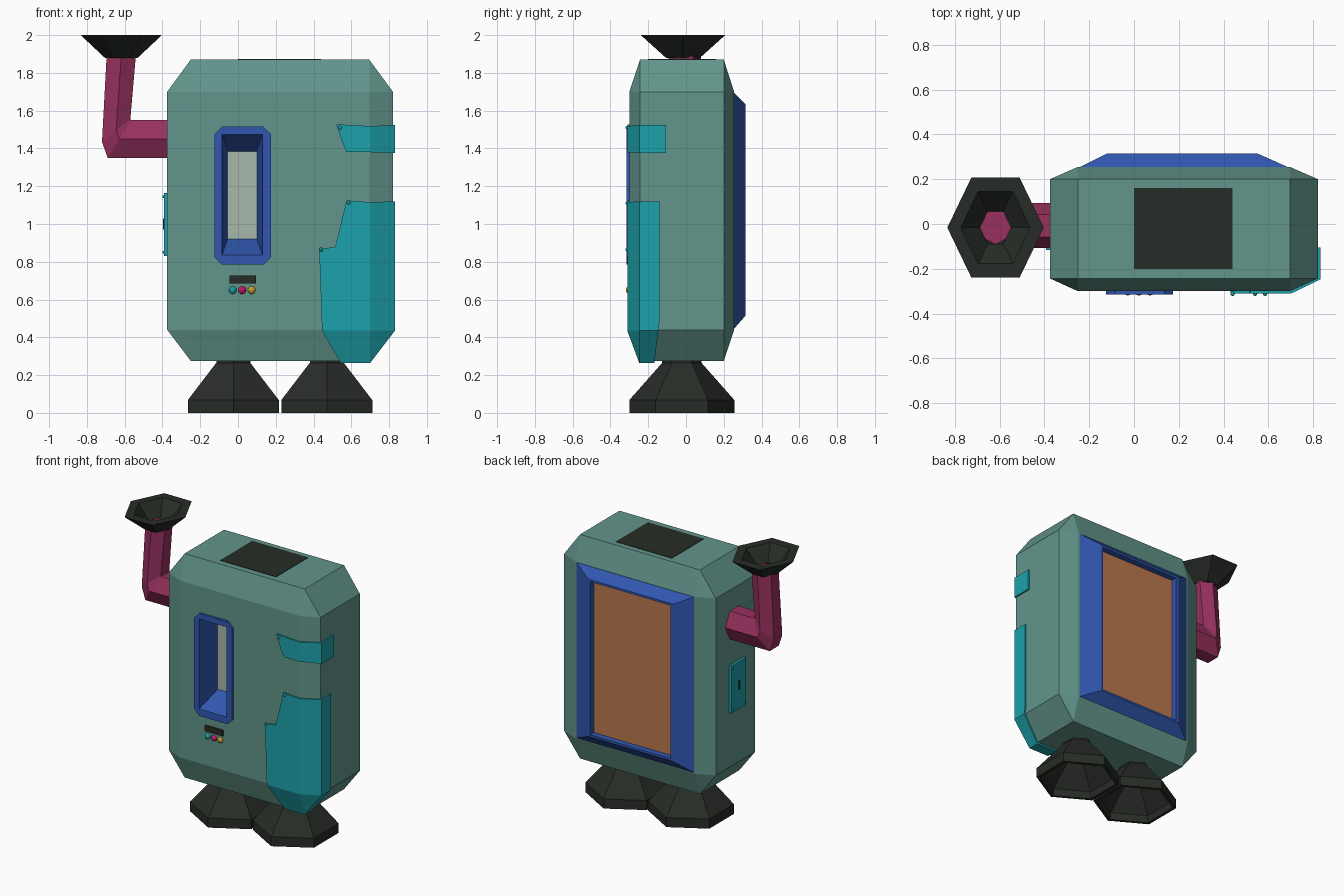
import bpy, bmesh
from math import cos, sin, pi
from mathutils import Vector

if "Cube" in bpy.data.objects:
    bpy.data.objects.remove(bpy.data.objects["Cube"])


def material(name, r, g, b):
    m = bpy.data.materials.new(name)
    m.diffuse_color = (*[(c / 255) ** 2.2 for c in (r, g, b)], 1)
    m.use_nodes = True
    m.node_tree.nodes["Principled BSDF"].inputs["Base Color"].default_value = m.diffuse_color
    return m


GREEN = material("grey_green", 98, 148, 138)
BLUE = material("blue", 52, 88, 176)
TEAL = material("teal", 34, 160, 168)
DARK = material("dark", 44, 48, 43)
ROSE = material("rose", 150, 52, 94)
ORANGE = material("orange", 186, 120, 80)
PALE = material("pale", 165, 182, 168)
PINK = material("pink", 200, 30, 110)
YELLOW = material("yellow", 200, 160, 50)


def finish(name, bm, mat):
    bmesh.ops.remove_doubles(bm, verts=bm.verts, dist=1e-5)
    bmesh.ops.recalc_face_normals(bm, faces=bm.faces)
    me = bpy.data.meshes.new(name)
    bm.to_mesh(me)
    bm.free()
    ob = bpy.data.objects.new(name, me)
    bpy.context.collection.objects.link(ob)
    if mat:
        me.materials.append(mat)
    return ob


def loft(name, rings, mat, start=True, end=True):
    bm = bmesh.new()
    vs = [[bm.verts.new(p) for p in r] for r in rings]
    n = len(rings[0])
    for a, b in zip(vs, vs[1:]):
        for i in range(n):
            bm.faces.new((a[i], a[(i + 1) % n], b[(i + 1) % n], b[i]))
    if start:
        bm.faces.new(vs[0])
    if end:
        bm.faces.new(vs[-1])
    return finish(name, bm, mat)


def rect(x0, x1, z0, z1, y, c=0.0):
    # upright rectangle with chamfered corners
    return [(x0 + c, y, z0), (x1 - c, y, z0), (x1, y, z0 + c), (x1, y, z1 - c),
            (x1 - c, y, z1), (x0 + c, y, z1), (x0, y, z1 - c), (x0, y, z0 + c)]


def box(name, x, y, z, mat):
    q = [(x[0], z[0]), (x[1], z[0]), (x[1], z[1]), (x[0], z[1])]
    return loft(name, [[(a, yy, b) for a, b in q] for yy in y], mat)


def chamfered_hull(name, d, mat):
    # box whose twelve edges are cut back, grown by d
    X, Y, Z = (-0.375, 0.82), (-0.30, 0.255), (0.275, 1.87)
    x, y, z = (-0.25, 0.695), (-0.243, 0.20), (0.44, 1.70)
    bm = bmesh.new()
    for i in (0, 1):
        for j in (0, 1):
            for k in (0, 1):
                e = [d * (2 * s - 1) for s in (i, j, k)]
                h = [0.4 * v for v in e]
                bm.verts.new((X[i] + e[0], y[j] + h[1], z[k] + h[2]))
                bm.verts.new((x[i] + h[0], Y[j] + e[1], z[k] + h[2]))
                bm.verts.new((x[i] + h[0], y[j] + h[1], Z[k] + e[2]))
    bmesh.ops.convex_hull(bm, input=bm.verts)
    bmesh.ops.dissolve_limit(bm, angle_limit=0.01, verts=bm.verts, edges=bm.edges)
    return finish(name, bm, mat)


def boolean(ob, cutter, op):
    cutter.hide_render = True
    cutter.hide_viewport = True
    m = ob.modifiers.new(op.lower(), "BOOLEAN")
    m.operation, m.object, m.solver = op, cutter, "EXACT"


# Main body with a window pocket
body = chamfered_hull("body", 0, GREEN)
boolean(body, box("window_cutter", (-0.084, 0.129), (-0.5, -0.14), (0.836, 1.474), None), "DIFFERENCE")
core = chamfered_hull("plate_cutter", 0, None)
core.hide_render = True

# Window frame, funnel and pane
loft("window_frame", [rect(-0.125, 0.175, 0.785, 1.515, -0.295, 0.04),
                      rect(-0.125, 0.175, 0.785, 1.515, -0.315, 0.04),
                      rect(-0.085, 0.13, 0.835, 1.475, -0.315),
                      rect(-0.055, 0.10, 0.92, 1.385, -0.15)], BLUE, False, False)
loft("window_pane", [rect(-0.055, 0.10, 0.92, 1.385, -0.15),
                     rect(-0.055, 0.10, 0.92, 1.385, -0.142)], PALE)

# Rear frame and orange door
loft("rear_frame", [rect(-0.25, 0.695, 0.44, 1.70, 0.25),
                    rect(-0.12, 0.55, 0.515, 1.635, 0.315),
                    rect(-0.10, 0.535, 0.53, 1.62, 0.315),
                    rect(-0.10, 0.535, 0.53, 1.62, 0.265)], BLUE, False, False)
box("rear_door", (-0.10, 0.535), (0.25, 0.272), (0.53, 1.62), ORANGE)

# Dark panel on top, display and buttons
box("top_panel", (0, 0.44), (-0.20, 0.16), (1.86, 1.873), DARK)
box("display", (-0.045, 0.095), (-0.31, -0.29), (0.685, 0.727), DARK)


def ball(name, p, r, mat):
    bm = bmesh.new()
    bmesh.ops.create_uvsphere(bm, u_segments=12, v_segments=8, radius=r)
    bmesh.ops.translate(bm, vec=Vector(p), verts=bm.verts)
    finish(name, bm, mat)


for i, m in enumerate((TEAL, PINK, YELLOW)):
    ball(f"button_{i}", (-0.028 + 0.05 * i, -0.298, 0.65), 0.021, m)


# Repair plates wrapped round the right front corner
def plate(name, front, side):
    ob = chamfered_hull(name, 0.011, TEAL)
    f = loft(name + "_front_cutter", [[(x, y, z) for x, z in front] for y in (-0.6, 0.1)], None)
    s = loft(name + "_side_cutter", [[(x, y, z) for y, z in side] for x in (0.2, 1.1)], None)
    boolean(ob, f, "INTERSECT")
    boolean(ob, s, "INTERSECT")
    boolean(ob, core, "DIFFERENCE")


plate("lower_plate",
      [(0.575, 1.125), (0.70, 1.115), (0.95, 1.125), (0.95, 0.2), (0.54, 0.2), (0.54, 0.27),
       (0.445, 0.435), (0.43, 0.865), (0.515, 0.88)],
      [(-0.5, 1.3), (-0.14, 1.3), (-0.14, 0.49), (-0.175, 0.2), (-0.5, 0.2)])
plate("upper_plate",
      [(0.52, 1.528), (0.70, 1.518), (0.95, 1.53), (0.95, 1.37), (0.70, 1.38), (0.575, 1.38), (0.55, 1.44)],
      [(-0.5, 1.7), (-0.105, 1.7), (-0.105, 1.2), (-0.5, 1.2)])
for i, (x, z) in enumerate(((0.54, 1.51), (0.585, 1.112), (0.44, 0.865))):
    ball(f"rivet_{i}", (x, -0.311, z), 0.01, TEAL)

# Small hatch on the left side
box("side_hatch", (-0.392, -0.37), (-0.115, 0.05), (0.83, 1.165), TEAL)
box("hatch_handle", (-0.397, -0.39), (-0.045, -0.033), (0.97, 1.03), DARK)
for i, (y, z) in enumerate(((-0.1, 1.145), (0.035, 1.145), (-0.1, 0.85), (0.035, 0.85))):
    ball(f"hatch_rivet_{i}", (-0.392, y, z), 0.008, TEAL)


# Six-sided bent arm: each ring runs from an inner to an outer point
def arm_ring(inner, outer, w):
    (xi, zi), (xo, zo) = inner, outer
    xm, zm = (xi + xo) / 2, (zi + zo) / 2
    h, c = w / 2, -0.007
    return [(xi, c - h, zi), (xi, c + h, zi), (xm, c + w, zm),
            (xo, c + h, zo), (xo, c - h, zo), (xm, c - w, zm)]


loft("arm", [arm_ring((-0.36, 1.55), (-0.36, 1.35), 0.10),
             arm_ring((-0.565, 1.55), (-0.69, 1.35), 0.10),
             arm_ring((-0.57, 1.555), (-0.72, 1.435), 0.095),
             arm_ring((-0.54, 1.90), (-0.695, 1.90), 0.085)], ROSE)


# Hollow six-sided cups: funnel on the arm and the two feet
def hexagon(cx, cy, z, rx, ry, turn=0.0):
    return [(cx + rx * cos(turn + i * pi / 3), cy + ry * sin(turn + i * pi / 3), z) for i in range(6)]


loft("funnel", [hexagon(-0.618, -0.016, z, r, r * 1.2) for z, r in
                ((1.88, 0.087), (2.0, 0.215), (2.0, 0.155), (1.90, 0.07))], DARK, True, False)
for name, cx in (("left_foot", -0.025), ("right_foot", 0.47)):
    loft(name, [hexagon(cx, -0.022, z, r, r, pi / 6) for z, r in
                ((0.20, 0.10), (0.05, 0.25), (0, 0.255), (0, 0.278), (0.068, 0.278), (0.265, 0.104), (0.29, 0.104))],
         DARK)
